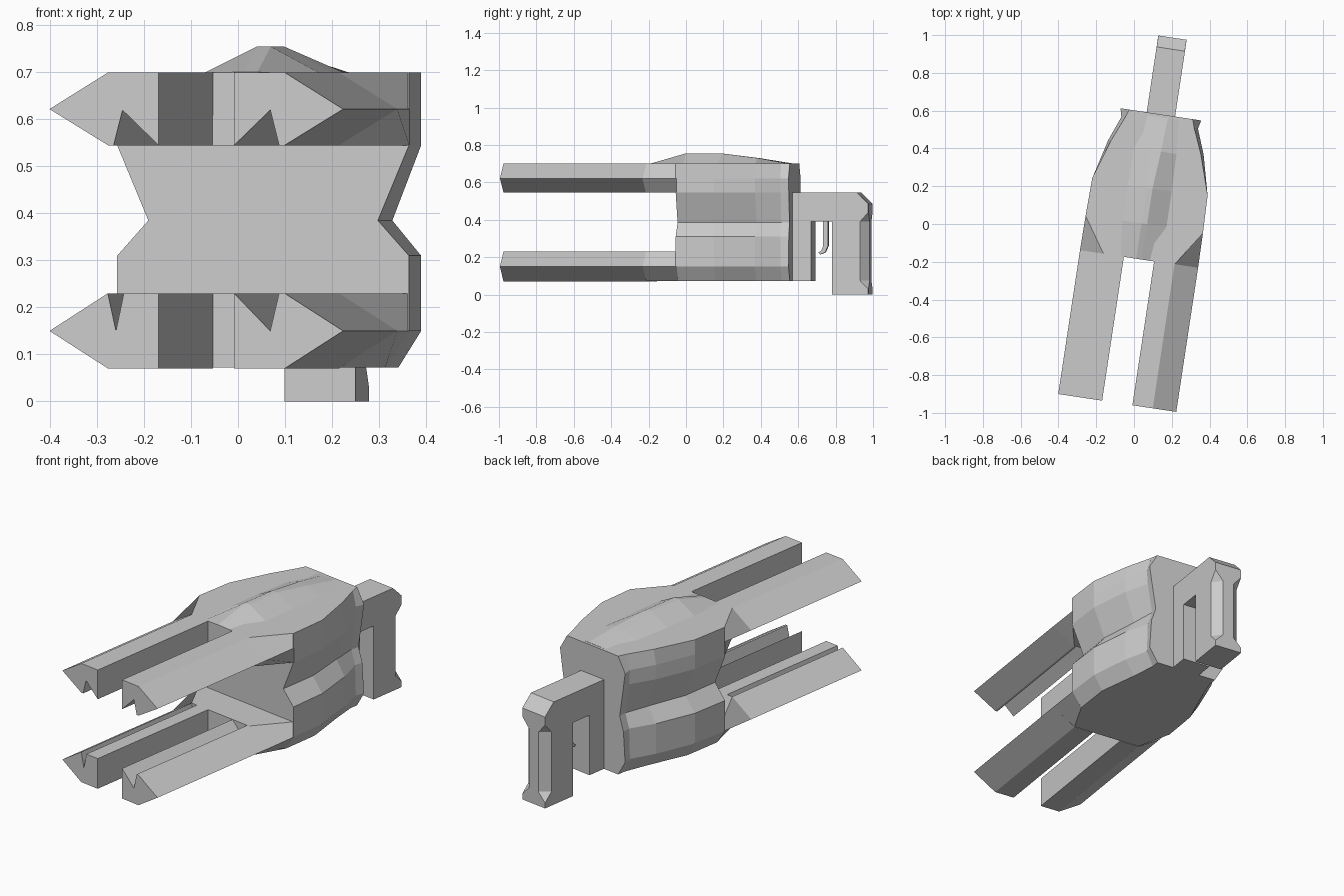
import bpy, bmesh, math
from mathutils import Matrix

if "Cube" in bpy.data.objects:
    bpy.data.objects.remove(bpy.data.objects["Cube"])

# The whole device is turned slightly about z
PLACE = Matrix.Rotation(math.radians(-8.6), 4, 'Z') @ Matrix.Translation((0.054, 0, 0))


def loft(name, rings):
    """Skin a list of equal-length closed rings and cap both ends."""
    bm = bmesh.new()
    rows = [[bm.verts.new(p) for p in ring] for ring in rings]
    n = len(rows[0])
    for a, b in zip(rows, rows[1:]):
        for i in range(n):
            j = (i + 1) % n
            bm.faces.new((a[i], a[j], b[j], b[i]))
    bm.faces.new(rows[0])
    bm.faces.new(rows[-1][::-1])
    bmesh.ops.remove_doubles(bm, verts=bm.verts, dist=1e-5)
    bmesh.ops.recalc_face_normals(bm, faces=bm.faces)
    bm.transform(PLACE)
    me = bpy.data.meshes.new(name)
    bm.to_mesh(me)
    bm.free()
    ob = bpy.data.objects.new(name, me)
    bpy.context.collection.objects.link(ob)
    return ob


def mirrored(half, y):
    """Full ring at depth y from a half outline of (x, z)."""
    return [(x, y, z) for x, z in half] + [(-x, y, z) for x, z in reversed(half)]


def side_plate(name, outline, half):
    """Extrude a (y, z) side outline across x."""
    return loft(name, [[(x, y, z) for y, z in outline] for x in (-half, half)])


# Four grooved prongs
upper = [(.081, .70), (.19, .70), (.316, .622), (.19, .545), (.178, .545), (.159, .62), (.0812, .545)]
lower = [(.081, .07), (.19, .07), (.316, .15), (.19, .23), (.178, .23), (.159, .15), (.0812, .23)]
lower_left = [(.081, .07), (.19, .07), (.316, .15), (.1905, .23), (.173, .15), (.156, .23), (.081, .23)]
for name, prof, s in (("upper_right_prong", upper, 1), ("upper_left_prong", upper, -1),
                      ("lower_right_prong", lower, 1), ("lower_left_prong", lower_left, -1)):
    loft(name, [[(s * x, y, z) for x, z in prof] for y in (-.95, -.178)])

# Shoulders joining the prongs to the body
loft("upper_shoulder", [mirrored([(.19, .70), (.316, .622), (.19, .545)], -.18),
                        mirrored([(.314, .70), (.314, .622), (.314, .545)], 0.005)])
loft("lower_shoulder", [mirrored([(.19, .23), (.316, .15), (.19, .072)], -.18),
                        mirrored([(.314, .23), (.314, .15), (.262, .072)], 0.005)])

# Waisted main body
levels = (.70, .622, .545, .385, .31, .15, .072)
stations = [(0, (.314, .314, .314, .247, .314, .314, .262)),
            (.206, (.309, .309, .309, .247, .309, .309, .26)),
            (.42, (.24, .255, .255, .20, .255, .255, .20)),
            (.55, (.185, .205, .20, .175, .20, .205, .17)),
            (.595, (.17, .216, .205, .18, .205, .216, .17))]
loft("body", [mirrored(list(zip(w, levels)), y) for y, w in stations])

# Low ridge on top
loft("top_ridge", [[(-w, y, .699), (-t, y, z), (t, y, z), (w, y, .699)] for y, w, t, z in
                   ((-.18, .10, .015, .701), (.01, .12, .015, .755), (.20, .12, .015, .755),
                    (.40, .115, .03, .73), (.58, .10, .04, .701))])

# Rear arm: front post and bridge to the grip
side_plate("rear_arm", [(.57, .072), (.696, .072), (.696, .39), (.81, .39), (.86, .39),
                        (.86, .545), (.57, .545)], .076)

# Grip with its rear corners chamfered along the middle
grip = []
for z, chamfer, rear in ((0, .001, 1.006), (.03, .001, 1.006), (.075, .045, 1.006),
                         (.39, .045, 1.006), (.44, .001, 1.006), (.485, .001, 1.006),
                         (.545, .001, .945)):
    grip.append([(-.076, .81, z), (.076, .81, z), (.076, rear - chamfer, z),
                 (.076 - chamfer, rear, z), (-.076 + chamfer, rear, z), (-.076, rear - chamfer, z)])
loft("grip", grip)

# Curved trigger
side_plate("trigger", [(.752, .40), (.752, .26), (.742, .235), (.725, .225), (.735, .215),
                       (.762, .225), (.778, .26), (.778, .40)], .015)
